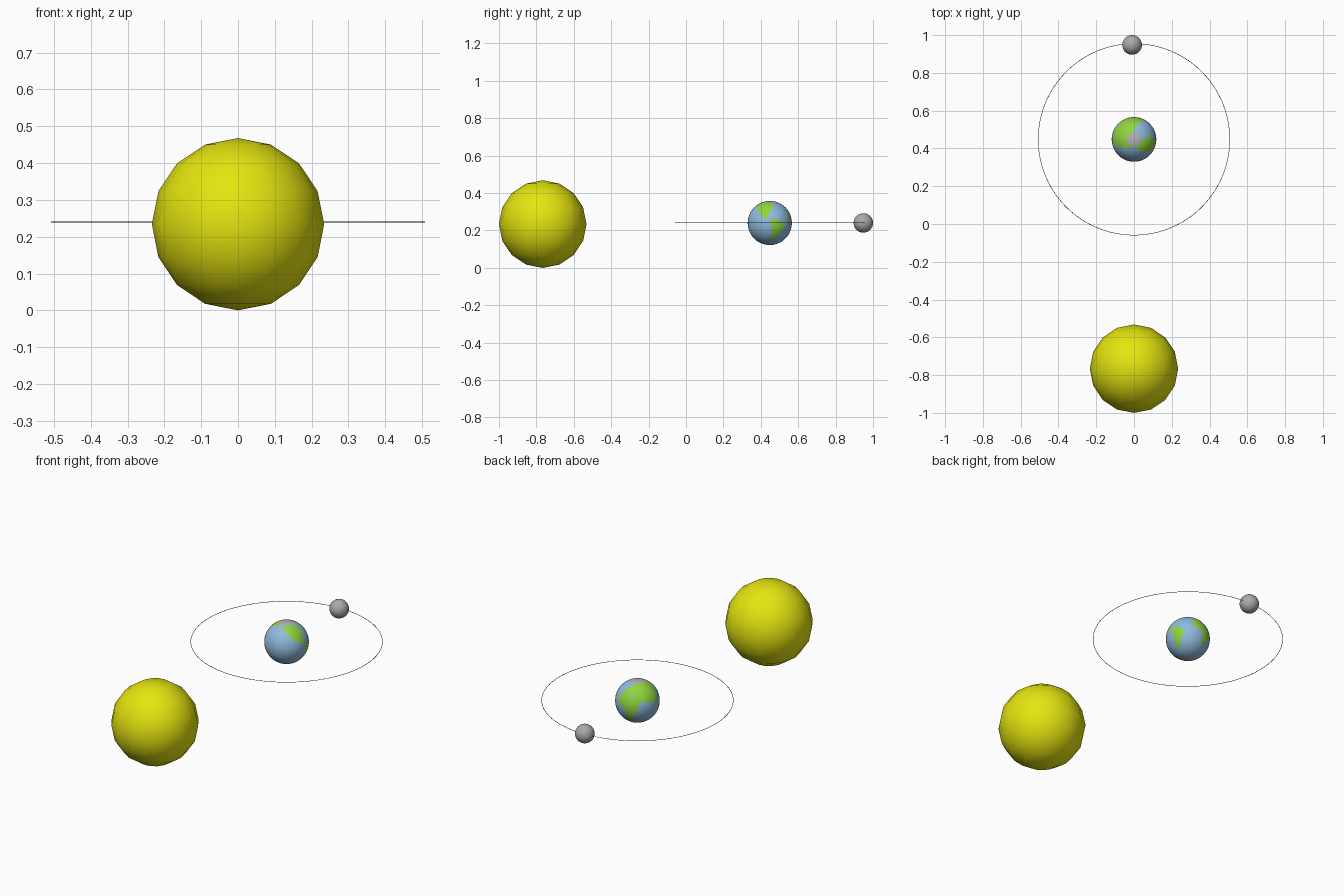
import bpy, bmesh, math
from mathutils import Vector

if "Cube" in bpy.data.objects:
    bpy.data.objects.remove(bpy.data.objects["Cube"])


def material(name, rgb):
    m = bpy.data.materials.new(name)
    m.diffuse_color = (*rgb, 1)
    m.use_nodes = True
    m.node_tree.nodes["Principled BSDF"].inputs["Base Color"].default_value = m.diffuse_color
    return m


YELLOW = material("sun_yellow", (0.78, 0.78, 0.005))
BLUE = material("ocean_blue", (0.28, 0.50, 0.74))
GREEN = material("land_green", (0.28, 0.66, 0.045))
ICE = material("ice_grey", (0.46, 0.44, 0.46))
GREY = material("moon_grey", (0.40, 0.40, 0.40))
DARK = material("orbit_grey", (0.10, 0.10, 0.10))


def ball(name, centre, radius, segments, rings, *mats):
    bpy.ops.mesh.primitive_uv_sphere_add(
        segments=segments, ring_count=rings, radius=radius, location=centre)
    ob = bpy.context.object
    ob.name = name
    for m in mats:
        ob.data.materials.append(m)
    bpy.ops.object.shade_smooth()
    return ob


# Land outlines as (longitude, latitude) corners
LANDS = [
    [(-165, 68), (-95, 72), (-60, 55), (-80, 27), (-83, 10), (-105, 20), (-125, 42), (-150, 60)],
    [(-80, 8), (-60, 10), (-35, -7), (-45, -25), (-68, -54), (-75, -45), (-70, -18)],
    [(-17, 16), (-8, 35), (12, 37), (33, 31), (51, 11), (40, -15), (30, -33), (18, -34), (10, 3), (-8, 5)],
    [(-10, 37), (0, 50), (10, 63), (30, 72), (100, 76), (178, 68), (140, 55), (121, 30),
     (108, 12), (98, 10), (90, 22), (78, 8), (68, 24), (45, 13), (33, 32), (20, 38)],
    [(114, -22), (130, -12), (145, -14), (153, -28), (145, -38), (116, -34)],
]
LON_OFFSET = 78  # turn of the globe about its axis


def inside(lon, lat, poly):
    hit = False
    for (x1, y1), (x2, y2) in zip(poly, poly[1:] + poly[:1]):
        if (y1 > lat) != (y2 > lat) and lon < x1 + (lat - y1) * (x2 - x1) / (y2 - y1):
            hit = not hit
    return hit


def surface(direction):
    """Slot for a direction on the globe: 0 ocean, 1 land, 2 ice."""
    d = direction.normalized()
    lat = math.degrees(math.asin(d.z))
    lon = math.degrees(math.atan2(d.y, d.x)) - LON_OFFSET
    lon = (lon + 180) % 360 - 180
    if lat > 73 or lat < -74:
        return 2
    return 1 if any(inside(lon, lat, p) for p in LANDS) else 0


# Low-sided sun
ball("sun", (0, -0.766, 0.234), 0.234, 16, 8, YELLOW)

# Planet with land and ice picked by direction
planet = ball("planet", (0, 0.448, 0.24), 0.118, 96, 48, BLUE, GREEN, ICE)
for face in planet.data.polygons:
    face.material_index = surface(Vector(face.center))

# Moon
ball("moon", (-0.01, 0.948, 0.24), 0.052, 32, 16, GREY)

# Thin orbit line
bpy.ops.mesh.primitive_torus_add(
    major_radius=0.507, minor_radius=0.0013, major_segments=96,
    minor_segments=8, location=(0, 0.448, 0.24))
orbit = bpy.context.object
orbit.name = "orbit_ring"
orbit.data.materials.append(DARK)
bpy.ops.object.shade_smooth()
